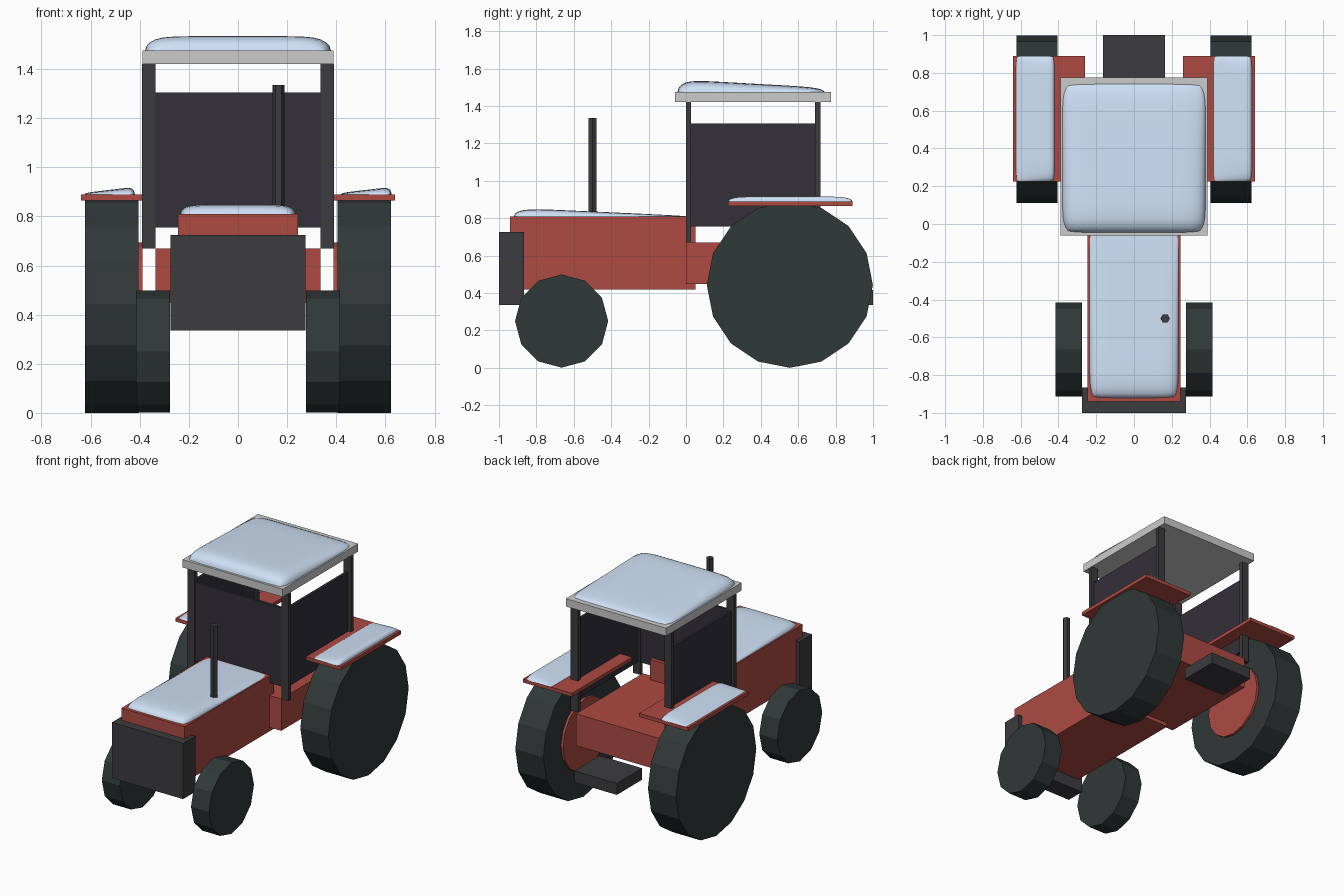
import bpy, bmesh, math

if "Cube" in bpy.data.objects:
    bpy.data.objects.remove(bpy.data.objects["Cube"])


def material(name, rgb):
    m = bpy.data.materials.new(name)
    m.diffuse_color = (*rgb, 1)
    m.use_nodes = True
    m.node_tree.nodes["Principled BSDF"].inputs["Base Color"].default_value = m.diffuse_color
    return m


RED = material("red_paint", (0.42, 0.07, 0.055))
DARK = material("dark_metal", (0.045, 0.045, 0.05))
RUBBER = material("rubber", (0.03, 0.04, 0.04))
GLASS = material("dark_glass", (0.033, 0.03, 0.04))
SNOW = material("snow", (0.62, 0.75, 0.92))


def box(name, x, y, z, mat=None):
    """Box from (min, max) ranges."""
    bpy.ops.mesh.primitive_cube_add(size=1, location=[sum(r) / 2 for r in (x, y, z)])
    o = bpy.context.object
    o.name = name
    o.scale = [r[1] - r[0] for r in (x, y, z)]
    bpy.ops.object.transform_apply(location=False, rotation=False, scale=True)
    if mat:
        o.data.materials.append(mat)
    return o


def cylinder(name, sides, radius, depth, loc, rot, mat):
    bpy.ops.mesh.primitive_cylinder_add(vertices=sides, radius=radius, depth=depth,
                                        location=loc, rotation=rot)
    o = bpy.context.object
    o.name = name
    o.data.materials.append(mat)
    return o


def wheel(name, sides, radius, x0, x1, y, mat, z):
    return cylinder(name, sides, radius, abs(x1 - x0), ((x0 + x1) / 2, y, z),
                    (0, math.pi / 2, 0), mat)


def snow(name, x, y, z, height, slope):
    """Rounded pillow; height(at centre) changes by slope=(sx, sy) toward the edges."""
    bm = bmesh.new()
    bmesh.ops.create_grid(bm, x_segments=20, y_segments=20, size=1)
    for v in bm.verts:
        u, w = (math.sin(math.pi / 2 * c) for c in v.co.xy)
        edge = math.sqrt(max(0, 1 - u ** 8) * max(0, 1 - w ** 8))
        v.co = (sum(x) / 2 + (x[1] - x[0]) / 2 * u * (1 - 0.08 * w ** 12),
                sum(y) / 2 + (y[1] - y[0]) / 2 * w * (1 - 0.02 * u ** 8),
                z + edge * (height + slope[0] * u + slope[1] * w))
    me = bpy.data.meshes.new(name)
    bm.to_mesh(me)
    bm.free()
    me.shade_smooth()
    me.materials.append(SNOW)
    o = bpy.data.objects.new(name, me)
    bpy.context.collection.objects.link(o)
    return o


# Body
box("hood", (-0.245, 0.245), (-0.94, 0.05), (0.42, 0.81), RED)
box("front_grille", (-0.275, 0.275), (-1.0, -0.865), (0.335, 0.725), DARK)
box("rear_body", (-0.335, 0.335), (0.0, 0.74), (0.447, 0.67), RED)
box("rear_hitch", (-0.165, 0.165), (0.72, 1.0), (0.335, 0.415), DARK)
cylinder("exhaust_pipe", 6, 0.025, 0.54, (0.165, -0.5, 1.065), (0, 0, math.pi / 2), DARK)

# Cab
box("cab_roof", (-0.388, 0.388), (-0.06, 0.775), (1.42, 1.475))
box("windshield", (-0.335, 0.335), (0.005, 0.022), (0.755, 1.305), GLASS)

# Paired parts
for s, side in ((-1, "left"), (1, "right")):
    def span(a, b):
        return tuple(sorted((s * a, s * b)))
    for y, end in ((0.0, "front"), (0.69, "rear")):
        box(f"{side}_{end}_post", span(0.335, 0.39), (y, y + 0.028), (0.67, 1.42), DARK)
    box(f"{side}_window", span(0.352, 0.37), (0.028, 0.69), (0.755, 1.305), GLASS)
    box(f"{side}_fender", span(0.26, 0.64), (0.225, 0.89), (0.865, 0.89), RED)
    wheel(f"{side}_rear_tire", 16, 0.444, s * 0.405, s * 0.622, 0.555, RUBBER, 0.444)
    wheel(f"{side}_rear_hub", 16, 0.25, s * 0.388, s * 0.5, 0.555, RED, 0.444)
    wheel(f"{side}_front_tire", 12, 0.249, s * 0.276, s * 0.415, -0.665, RUBBER, 0.25)
    xs = span(0.42, 0.625)
    snow(f"{side}_fender_snow", xs, (0.225, 0.89), 0.89, 0.018, (0.012, 0))

# Snow on the roof and hood
snow("roof_snow", (-0.378, 0.378), (-0.045, 0.74), 1.475, 0.045, (0, -0.022))
snow("hood_snow", (-0.235, 0.235), (-0.92, 0.0), 0.81, 0.024, (0, -0.021))
